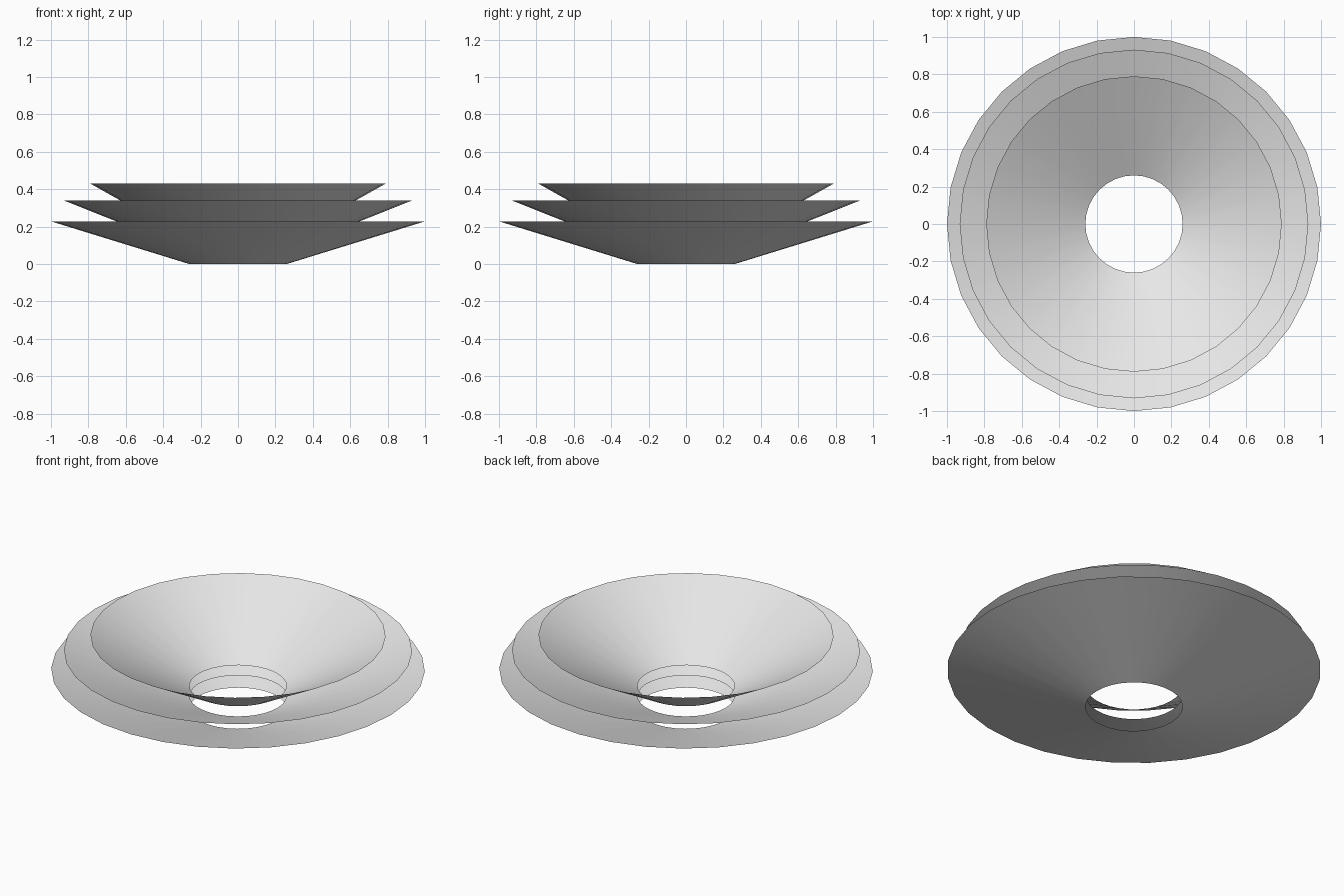
import bpy
import bmesh
import math

cube = bpy.data.objects.get("Cube")
if cube:
    bpy.data.objects.remove(cube, do_unlink=True)

SIDES = 32
HOLE_RADIUS = 0.26

grey = bpy.data.materials.new("light grey")
grey.use_nodes = True
colour = (0.8, 0.8, 0.8, 1)
grey.diffuse_color = colour
grey.node_tree.nodes["Principled BSDF"].inputs["Base Color"].default_value = colour


def flared_ring(name, hole_z, rim_radius, rim_z):
    """Open conical sheet rising from the central hole to the rim."""
    bm = bmesh.new()
    rings = []
    for radius, z in ((HOLE_RADIUS, hole_z), (rim_radius, rim_z)):
        angles = [math.tau * i / SIDES for i in range(SIDES)]
        rings.append([bm.verts.new((radius * math.cos(a), radius * math.sin(a), z))
                      for a in angles])
    inner, outer = rings
    for i in range(SIDES):
        j = (i + 1) % SIDES
        face = bm.faces.new((inner[i], outer[i], outer[j], inner[j]))
        face.smooth = True
    mesh = bpy.data.meshes.new(name)
    bm.to_mesh(mesh)
    bm.free()
    mesh.materials.append(grey)
    obj = bpy.data.objects.new(name, mesh)
    bpy.context.collection.objects.link(obj)
    return obj


# Three nested cones, steeper and narrower towards the top
flared_ring("lower_cone", 0.0, 1.0, 0.228)
flared_ring("middle_cone", 0.073, 0.932, 0.34)
flared_ring("upper_cone", 0.133, 0.79, 0.43)
